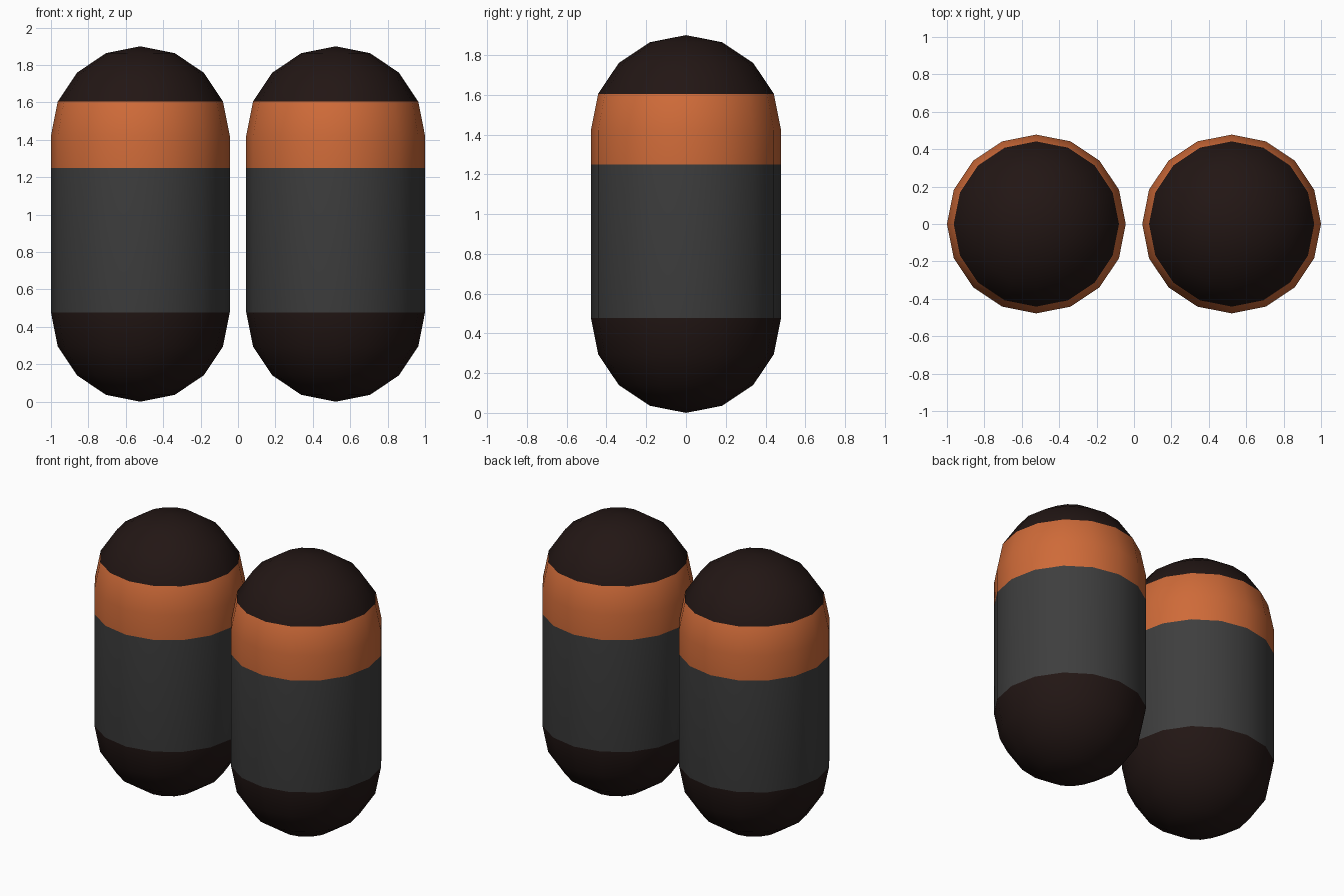
import bpy, bmesh
from math import sin, cos, pi

if "Cube" in bpy.data.objects:
    bpy.data.objects.remove(bpy.data.objects["Cube"])

R, H, X, SIDES = 0.478, 1.90, 0.522, 16


def material(name, rgb):
    m = bpy.data.materials.new(name)
    m.diffuse_color = (*rgb, 1)
    m.use_nodes = True
    m.node_tree.nodes["Principled BSDF"].inputs["Base Color"].default_value = m.diffuse_color
    return m


DARK = material("dark_brown", (0.016, 0.008, 0.007))
GREY = material("charcoal", (0.048, 0.048, 0.048))
ORANGE = material("copper_orange", (0.62, 0.145, 0.04))

# Capsule profile (radius, z, material of the band above): cap, wall, band, cap
arc = [(R * sin(i * pi / 8), R * (1 - cos(i * pi / 8))) for i in range(5)]
profile = [(r, z, 0) for r, z in arc[:4]]
profile += [(R, R, 1), (R, 1.25, 2), (R, H - R, 2)]
profile += [(r, H - z, 0) for r, z in reversed(arc[:4])]


def capsule(name, x):
    bm = bmesh.new()
    rings = []
    for r, z, _ in profile:
        n = SIDES if r > 1e-6 else 1
        rings.append([bm.verts.new((r * cos(2 * pi * k / SIDES),
                                    r * sin(2 * pi * k / SIDES), z))
                      for k in range(n)])
    for (lo, hi), (_, _, mat) in zip(zip(rings, rings[1:]), profile):
        for k in range(SIDES):
            j = (k + 1) % SIDES
            if len(lo) == 1:
                vs = (lo[0], hi[j], hi[k])
            elif len(hi) == 1:
                vs = (lo[k], lo[j], hi[0])
            else:
                vs = (lo[k], lo[j], hi[j], hi[k])
            face = bm.faces.new(vs)
            face.material_index = mat
            face.smooth = True
    bmesh.ops.recalc_face_normals(bm, faces=bm.faces)
    mesh = bpy.data.meshes.new(name)
    bm.to_mesh(mesh)
    bm.free()
    for m in (DARK, GREY, ORANGE):
        mesh.materials.append(m)
    ob = bpy.data.objects.new(name, mesh)
    ob.location.x = x
    bpy.context.collection.objects.link(ob)


# Left and right capsules
for side, s in (("left", -1), ("right", 1)):
    capsule(side + "_capsule", s * X)
